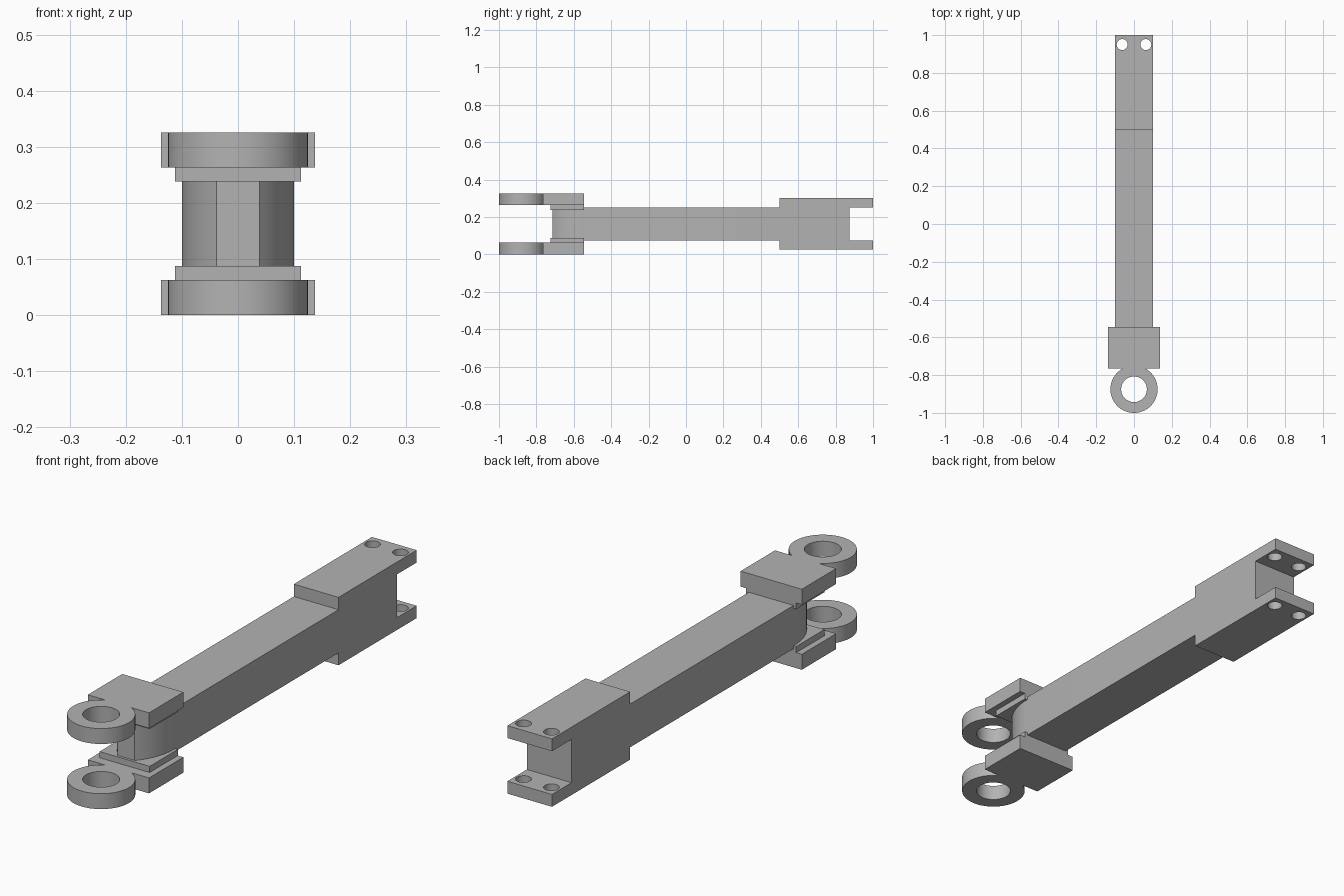
import bpy
import bmesh
from math import asin, acos, cos, sin, pi
from mathutils import Vector

if "Cube" in bpy.data.objects:
    bpy.data.objects.remove(bpy.data.objects["Cube"])

grey = bpy.data.materials.new("plain grey")
grey.use_nodes = True
GREY = (0.45, 0.45, 0.45, 1)
grey.diffuse_color = GREY
grey.node_tree.nodes["Principled BSDF"].inputs["Base Color"].default_value = GREY

HEIGHT = 0.326
MID = HEIGHT / 2


def prism(name, points, offset):
    """Extrude a closed outline along an offset."""
    bm = bmesh.new()
    face = bm.faces.new([bm.verts.new(p) for p in points])
    result = bmesh.ops.extrude_face_region(bm, geom=[face])
    moved = [g for g in result["geom"] if isinstance(g, bmesh.types.BMVert)]
    bmesh.ops.translate(bm, verts=moved, vec=Vector(offset))
    bmesh.ops.recalc_face_normals(bm, faces=bm.faces[:])
    mesh = bpy.data.meshes.new(name)
    bm.to_mesh(mesh)
    bm.free()
    obj = bpy.data.objects.new(name, mesh)
    bpy.context.collection.objects.link(obj)
    mesh.materials.append(grey)
    return obj


def plan_prism(name, outline, z0, z1):
    return prism(name, [(x, y, z0) for x, y in outline], (0, 0, z1 - z0))


def circle(x, y, r, n):
    return [(x + r * cos(2 * pi * i / n), y + r * sin(2 * pi * i / n)) for i in range(n)]


def combine(obj, other, operation):
    """Apply a boolean and remove the helper."""
    other.hide_render = True
    mod = obj.modifiers.new("combine", "BOOLEAN")
    mod.operation, mod.object, mod.solver = operation, other, "EXACT"
    bpy.context.view_layer.objects.active = obj
    bpy.ops.object.modifier_apply(modifier=mod.name)
    bpy.data.objects.remove(other)


def smooth(obj):
    bpy.ops.object.select_all(action="DESELECT")
    obj.select_set(True)
    bpy.context.view_layer.objects.active = obj
    bpy.ops.object.shade_smooth_by_angle(angle=0.5)


# Main beam, with a blunt nose whose sides curve back into the flanks
HALF, NOSE, NOSE_Y, BEND = 0.1, 0.038, -0.715, 0.24
sweep = acos(1 - (HALF - NOSE) / BEND)
bend_y = NOSE_Y + BEND * sin(sweep)
curve = [(HALF - BEND + BEND * cos(sweep * i / 10),
          bend_y - BEND * sin(sweep * i / 10)) for i in range(11)]
outline = [(HALF, 0.5)] + curve + [(-x, y) for x, y in reversed(curve)] + [(-HALF, 0.5)]
beam = plan_prism("main_beam", outline, MID - 0.0875, MID + 0.0875)

# Forked rear end, from its side profile
upper = [(0.5, 0.1375), (1, 0.1375), (1, 0.0875), (0.875, 0.0875)]
side = upper + [(y, -z) for y, z in reversed(upper)]
fork = prism("rear_fork", [(-HALF, y, MID + z) for y, z in side], (2 * HALF, 0, 0))
for x in (-0.0625, 0.0625):
    combine(fork, plan_prism("bolt_cutter", circle(x, 0.95, 0.029, 32), -1, 1), "DIFFERENCE")
combine(beam, fork, "UNION")
smooth(beam)

# Front clevis arms: a block running into a ring, with a thin pad on the inside
RING_Y, RING_R, BLOCK_X, BLOCK_FRONT, BLOCK_BACK = -0.875, 0.125, 0.137, -0.765, -0.545
start = asin((BLOCK_FRONT - RING_Y) / RING_R)
turn = pi + 2 * start
ring = [(RING_R * cos(start - turn * i / 56),
         RING_Y + RING_R * sin(start - turn * i / 56)) for i in range(57)]
arm_outline = [(BLOCK_X, BLOCK_BACK), (BLOCK_X, BLOCK_FRONT)] + ring + [
    (-BLOCK_X, BLOCK_FRONT), (-BLOCK_X, BLOCK_BACK)]
pad_outline = [(0.112, BLOCK_BACK), (0.112, -0.725), (-0.112, -0.725), (-0.112, BLOCK_BACK)]

for label, arm_z, pad_z in (("lower", (0, 0.0625), (0.0625, 0.0875)),
                            ("upper", (HEIGHT - 0.0625, HEIGHT),
                             (HEIGHT - 0.0875, HEIGHT - 0.0625))):
    arm = plan_prism(label + "_clevis_arm", arm_outline, *arm_z)
    combine(arm, plan_prism("pin_cutter", circle(0, RING_Y, 0.068, 48), -1, 1), "DIFFERENCE")
    smooth(arm)
    plan_prism(label + "_clevis_pad", pad_outline, *pad_z)
